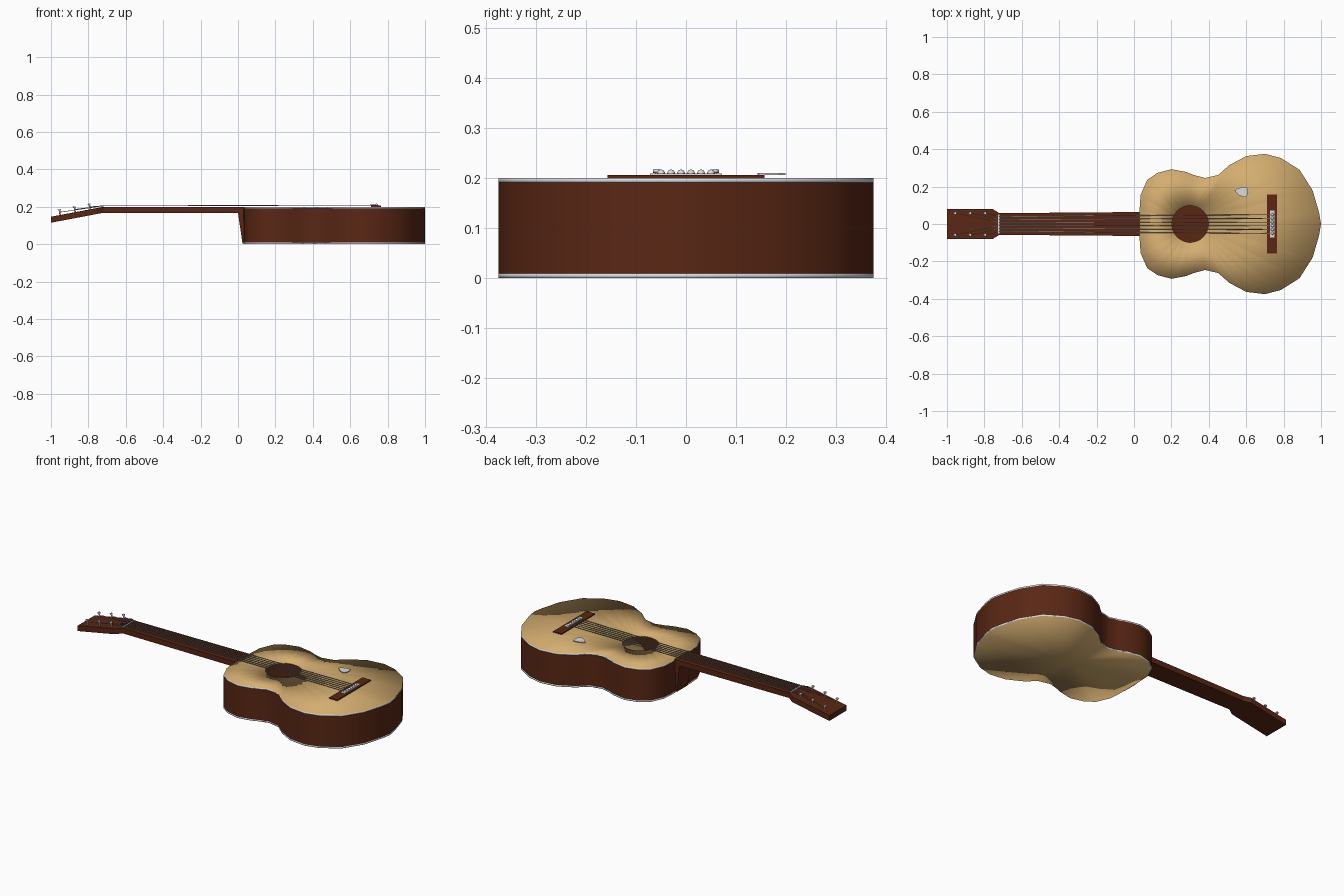
import bpy, bmesh, math
from mathutils import Vector

if "Cube" in bpy.data.objects:
    bpy.data.objects.remove(bpy.data.objects["Cube"], do_unlink=True)


def material(name, rgb):
    m = bpy.data.materials.new(name)
    m.use_nodes = True
    m.diffuse_color = (*rgb, 1)
    m.node_tree.nodes["Principled BSDF"].inputs["Base Color"].default_value = (*rgb, 1)
    return m


SPRUCE = material("pale wood", (0.66, 0.42, 0.16))
BROWN = material("dark red wood", (0.10, 0.02, 0.007))
WHITE = material("off white", (0.70, 0.71, 0.73))
STEEL = material("string steel", (0.20, 0.24, 0.27))


def finish(name, bm, mats, smooth=None):
    bmesh.ops.recalc_face_normals(bm, faces=bm.faces)
    mesh = bpy.data.meshes.new(name)
    bm.to_mesh(mesh)
    bm.free()
    ob = bpy.data.objects.new(name, mesh)
    bpy.context.collection.objects.link(ob)
    for m in mats:
        mesh.materials.append(m)
    if smooth:
        bpy.ops.object.select_all(action="DESELECT")
        ob.select_set(True)
        bpy.context.view_layer.objects.active = ob
        if smooth >= 180:
            bpy.ops.object.shade_smooth()
        else:
            bpy.ops.object.shade_smooth_by_angle(angle=math.radians(smooth))
    return ob


def ring(bm, pts, z):
    return [bm.verts.new((x, y, z)) for x, y in pts]


def bridge(bm, a, b, mat=0):
    n = len(a)
    for i in range(n):
        j = (i + 1) % n
        bm.faces.new((a[i], a[j], b[j], b[i])).material_index = mat


def prism(name, pts, z0, z1, mat, smooth=None):
    bm = bmesh.new()
    low, high = ring(bm, pts, z0), ring(bm, pts, z1)
    bridge(bm, low, high)
    bm.faces.new(low)
    bm.faces.new(high)
    return finish(name, bm, [mat], smooth)


def box_pts(x0, x1, y):
    return [(x0, -y), (x1, -y), (x1, y), (x0, y)]


def rod(name, a, b, r, mat, sides=6):
    a, b = Vector(a), Vector(b)
    d = b - a
    bm = bmesh.new()
    bmesh.ops.create_cone(bm, cap_ends=True, segments=sides, radius1=r, radius2=r, depth=d.length)
    turn = d.to_track_quat("Z", "Y").to_matrix().to_4x4()
    bmesh.ops.transform(bm, matrix=turn, verts=bm.verts)
    bmesh.ops.translate(bm, vec=(a + b) / 2, verts=bm.verts)
    return finish(name, bm, [mat], 50)


# Body outline: one half, mirrored across the centre line
half = [(0.99, 0.06), (0.955, 0.18), (0.885, 0.29), (0.785, 0.353), (0.7, 0.375),
        (0.6, 0.363), (0.51, 0.315), (0.45, 0.262), (0.38, 0.246), (0.32, 0.262),
        (0.28, 0.278), (0.2, 0.293), (0.125, 0.273), (0.07, 0.235), (0.035, 0.155), (0.03, 0.08)]
outline = [(1, 0)] + half + [(0.03, 0)] + [(x, -y) for x, y in reversed(half)]
HOLE_X, HOLE_R = 0.3, 0.098
hole = []
for x, y in outline:
    d = math.hypot(x - HOLE_X, y)
    hole.append((HOLE_X + (x - HOLE_X) / d * HOLE_R, y / d * HOLE_R))

# Sides
bm = bmesh.new()
bridge(bm, ring(bm, outline, 0.009), ring(bm, outline, 0.191))
finish("body_sides", bm, [BROWN], 40)

# Soundboard with sound hole and pale binding edge
bm = bmesh.new()
out_lo, out_hi = ring(bm, outline, 0.191), ring(bm, outline, 0.2)
in_lo, in_hi = ring(bm, hole, 0.191), ring(bm, hole, 0.2)
bridge(bm, out_hi, in_hi)
bridge(bm, out_lo, in_lo)
bridge(bm, out_lo, out_hi, 1)
bridge(bm, in_lo, in_hi)
finish("soundboard", bm, [SPRUCE, WHITE], 180)

# Back panel with binding edge
bm = bmesh.new()
low, high = ring(bm, outline, 0), ring(bm, outline, 0.009)
bridge(bm, low, high, 1)
for loop, z in ((low, 0), (high, 0.009)):
    hub = bm.verts.new((0.45, 0, z))
    for i in range(len(loop)):
        bm.faces.new((loop[i - 1], loop[i], hub))
finish("back_panel", bm, [SPRUCE, WHITE], 180)

# Dark disc on the floor under the sound hole
disc = [(HOLE_X + 0.12 * math.cos(t * math.tau / 32), 0.12 * math.sin(t * math.tau / 32)) for t in range(32)]
prism("inner_disc", disc, 0.009, 0.013, BROWN)

# Neck with heel: side profile given half widths, then headstock
bm = bmesh.new()
profile = [(-0.72, 0.2, 0.058), (0.032, 0.2, 0.064), (0.032, 0.003, 0.05),
           (0.024, 0.003, 0.05), (0, 0.168, 0.063), (-0.72, 0.168, 0.058)]
left = [bm.verts.new((x, w, z)) for x, z, w in profile]
right = [bm.verts.new((x, -w, z)) for x, z, w in profile]
bridge(bm, left, right)
bm.faces.new(left)
bm.faces.new(right)
finish("neck", bm, [BROWN])


def head_z(x):
    return 0.2 + (x + 0.72) * 0.19


head = [(-1, -0.08), (-0.755, -0.08), (-0.72, -0.058), (-0.72, 0.058), (-0.755, 0.08), (-1, 0.08)]
ob = prism("headstock", head, -0.032, 0, BROWN)
for v in ob.data.vertices:
    v.co.z += head_z(v.co.x)

# Nut, bridge and saddle
prism("nut", box_pts(-0.728, -0.718, 0.05), 0.195, 0.204, WHITE)
prism("bridge", box_pts(0.71, 0.765, 0.157), 0.2, 0.206, BROWN)
prism("saddle", box_pts(0.728, 0.752, 0.072), 0.205, 0.209, WHITE)

# Strings, bridge pins and tuning posts
for i in range(6):
    k = i - 2.5
    nut = (-0.723, k * 0.016, 0.205)
    rod(f"string_{i + 1}", nut, (0.735, k * 0.02, 0.209), 0.002, STEEL)
    bm = bmesh.new()
    bmesh.ops.create_uvsphere(bm, u_segments=12, v_segments=8, radius=0.008)
    bmesh.ops.translate(bm, vec=(0.74, k * 0.02, 0.209), verts=bm.verts)
    finish(f"bridge_pin_{i + 1}", bm, [WHITE], 180)
    side = 1 if k > 0 else -1
    x = -0.71 - 0.08 * (3.5 - abs(k))
    z = head_z(x)
    y = side * 0.058
    rod(f"tuning_post_{i + 1}", (x, y, z - 0.005), (x - 0.005, y, z + 0.027), 0.004, WHITE, 10)
    rod(f"post_cap_{i + 1}", (x - 0.005, y, z + 0.024), (x - 0.006, y, z + 0.03), 0.008, WHITE, 12)
    rod(f"head_string_{i + 1}", nut, (x, y, z + 0.015), 0.0015, STEEL)

# Plectrum resting above the soundboard
pick = [(0.538, 0.178), (0.555, 0.19), (0.58, 0.199), (0.6, 0.199), (0.608, 0.185),
        (0.608, 0.16), (0.6, 0.146), (0.585, 0.143), (0.56, 0.155)]
prism("plectrum", pick, 0.206, 0.21, WHITE)
